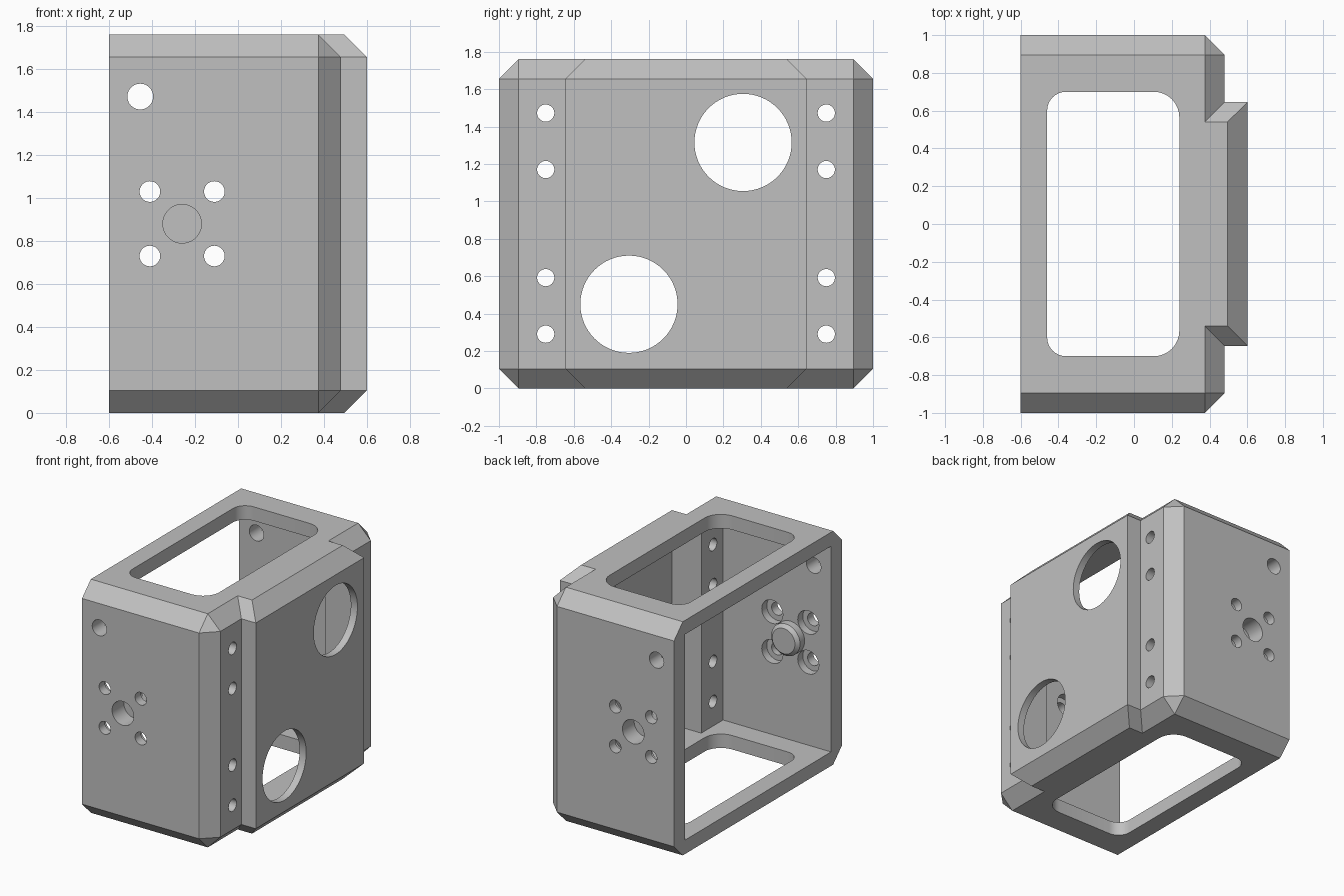
import bpy, bmesh, math
from mathutils import Matrix

cube = bpy.data.objects.get("Cube")
if cube:
    bpy.data.objects.remove(cube, do_unlink=True)

H = 1.76      # overall height
C = 0.105     # edge chamfer and floor thickness
INNER = 0.87  # inner face of the side walls

grey = bpy.data.materials.new("machined_grey")
grey.use_nodes = True
grey.diffuse_color = (0.53, 0.53, 0.53, 1)
grey.node_tree.nodes["Principled BSDF"].inputs["Base Color"].default_value = (0.53, 0.53, 0.53, 1)


def finish(bm, name):
    """Turn a bmesh into a linked object."""
    bmesh.ops.remove_doubles(bm, verts=bm.verts, dist=1e-5)
    bmesh.ops.recalc_face_normals(bm, faces=bm.faces)
    mesh = bpy.data.meshes.new(name)
    bm.to_mesh(mesh)
    bm.free()
    mesh.materials.append(grey)
    ob = bpy.data.objects.new(name, mesh)
    bpy.context.collection.objects.link(ob)
    return ob


def loft(name, layers):
    """Skin a stack of (outline, z) layers and cap both ends."""
    bm = bmesh.new()
    rings = [[bm.verts.new((x, y, z)) for x, y in pts] for pts, z in layers]
    n = len(rings[0])
    for a, b in zip(rings, rings[1:]):
        for i in range(n):
            j = (i + 1) % n
            bm.faces.new((a[i], a[j], b[j], b[i]))
    bm.faces.new(rings[0])
    bm.faces.new(rings[-1])
    return finish(bm, name)


def mirrored(half):
    """Complete an outline given for y < 0."""
    return half + [(x, -y) for x, y in reversed(half)]


def cylinder(name, center, axis, r, depth, r2=None, seg=40):
    bm = bmesh.new()
    rot = Matrix.Rotation(math.pi / 2, 4, 'X' if axis == 'Y' else 'Y')
    bmesh.ops.create_cone(bm, cap_ends=True, segments=seg, radius1=r,
                          radius2=r if r2 is None else r2, depth=depth,
                          matrix=Matrix.Translation(center) @ rot)
    return finish(bm, name)


def combine(body, tool, op='DIFFERENCE'):
    """Apply a boolean and discard the tool."""
    mod = body.modifiers.new("cut", 'BOOLEAN')
    mod.operation, mod.solver, mod.object = op, 'EXACT', tool
    bpy.ops.object.select_all(action='DESELECT')
    body.select_set(True)
    bpy.context.view_layer.objects.active = body
    bpy.ops.object.modifier_apply(modifier=mod.name)
    bpy.data.objects.remove(tool, do_unlink=True)


# Outer housing: stepped outline, drawn in at top and bottom for the chamfer
full = mirrored([(-0.6, -1), (0.375, -1), (0.48, -0.895), (0.48, -0.645), (0.6, -0.645)])
inset = mirrored([(-0.6, -0.895), (0.375, -0.895), (0.375, -0.895), (0.375, -0.54), (0.495, -0.54)])
housing = loft("housing", [(inset, 0), (full, C), (full, H - C), (inset, H)])

# Cavity, open on the right and stepped behind the raised panel
cavity = mirrored([(-0.8, -INNER), (0.30, -INNER), (0.30, -0.61), (0.545, -0.61)])
combine(housing, loft("cavity_cutter", [(cavity, C), (cavity, H - C)]))

# Rounded window through top and bottom
window = []
for cx, cy, r, start in ((0.105, 0.565, 0.135, 0), (-0.36, 0.6, 0.1, 90),
                         (-0.36, -0.6, 0.1, 180), (0.105, -0.565, 0.135, 270)):
    for k in range(9):
        a = math.radians(start + k * 90 / 8)
        window.append((cx + r * math.cos(a), cy + r * math.sin(a)))
combine(housing, loft("window_cutter", [(window, -0.2), (window, H + 0.2)]))

# Side walls: blind boss, four counterbored holes and one plain hole
BX, BZ = -0.26, 0.88
for s in (-1, 1):
    boss_end = INNER - 0.08
    bm = bmesh.new()
    bmesh.ops.create_cone(bm, cap_ends=True, segments=40, radius1=0.12, radius2=0.12,
                          depth=0.1, matrix=Matrix.Translation((BX, s * (boss_end + 0.05), BZ))
                          @ Matrix.Rotation(math.pi / 2, 4, 'X'))
    tip = [e for e in bm.edges if all(abs(abs(v.co.y) - boss_end) < 1e-4 for v in e.verts)]
    bmesh.ops.bevel(bm, geom=tip, offset=0.025, segments=1, affect='EDGES')
    combine(housing, finish(bm, "boss"), 'UNION')
    combine(housing, cylinder("bore_cutter", (BX, s * 1.0, BZ), 'Y', 0.09, 0.28))
    for dx in (-0.15, 0.15):
        for dz in (-0.15, 0.15):
            x, z = BX + dx, BZ + dz
            combine(housing, cylinder("screw_cutter", (x, s * 0.95, z), 'Y', 0.048, 0.4))
            combine(housing, cylinder("counterbore_cutter", (x, s * INNER, z), 'Y', 0.088, 0.12))
    combine(housing, cylinder("plain_cutter", (-0.455, s * 0.95, 1.472), 'Y', 0.06, 0.4))

# Left wall: two large openings and two rows of screw holes
for y, z in ((0.305, 1.315), (-0.305, 0.45)):
    combine(housing, cylinder("opening_cutter", (0.6, y, z), 'X', 0.26, 0.4, seg=64))
for y in (-0.75, 0.75):
    for z in (0.29, 0.592, 1.17, 1.472):
        combine(housing, cylinder("row_cutter", (0.4, y, z), 'X', 0.046, 0.4))

for p in housing.data.polygons:
    p.material_index = 0
bpy.ops.object.select_all(action='DESELECT')
housing.select_set(True)
bpy.context.view_layer.objects.active = housing
bpy.ops.object.shade_smooth_by_angle(angle=math.radians(25))
